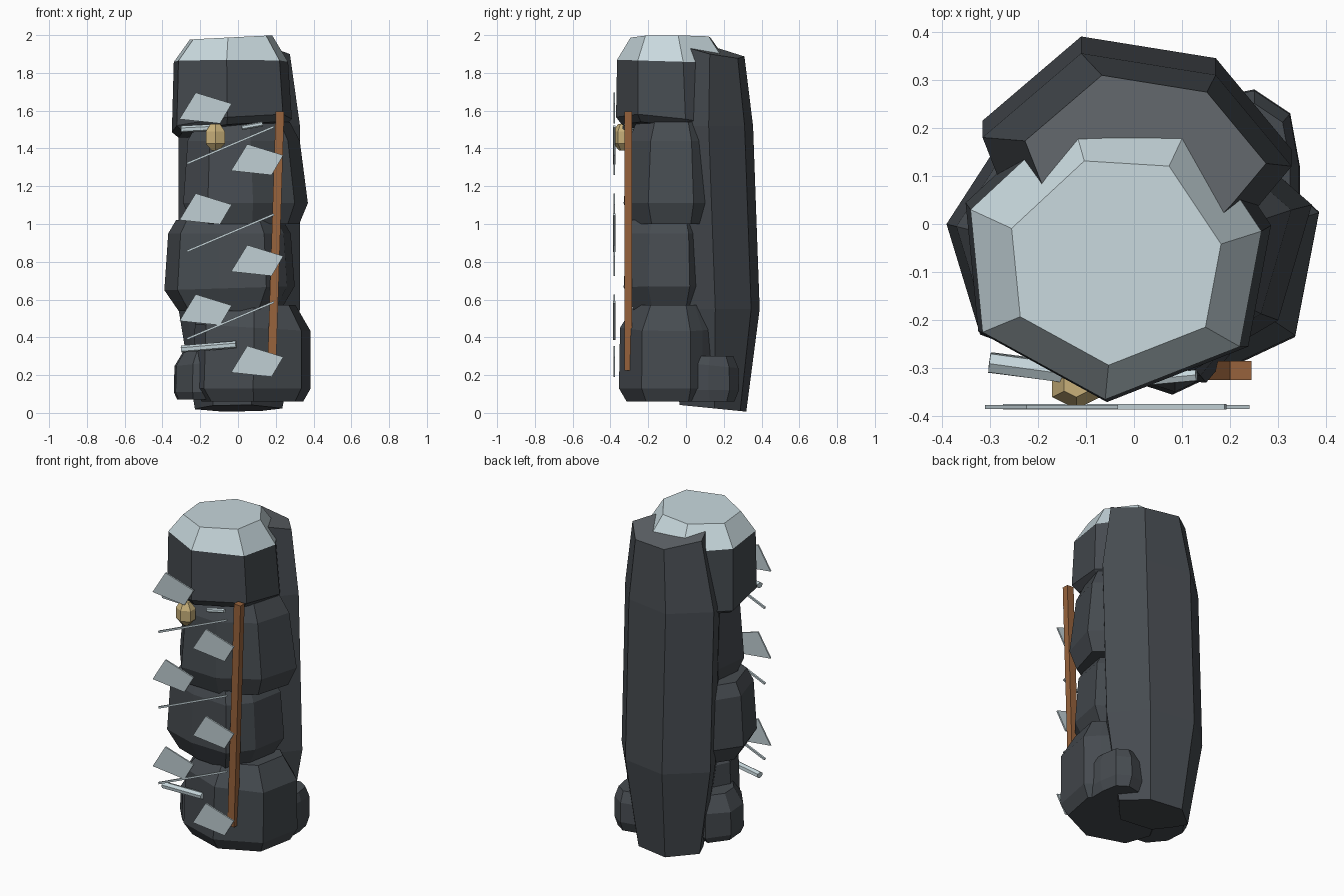
import bpy, bmesh, math
from mathutils import Matrix, Vector

old = bpy.data.objects.get("Cube")
if old:
    bpy.data.objects.remove(old, do_unlink=True)


def material(name, rgb):
    """Flat colour from sRGB bytes, stored as linear values."""
    lin = [((c / 255 + 0.055) / 1.055) ** 2.4 for c in rgb]
    m = bpy.data.materials.new(name)
    m.use_nodes = True
    m.diffuse_color = (*lin, 1)
    b = m.node_tree.nodes["Principled BSDF"]
    b.inputs["Base Color"].default_value = (*lin, 1)
    b.inputs["Roughness"].default_value = 0.9
    return m


ROCK = material("dark_rock", (70, 75, 80))
ROCK_TOP = material("weathered_rock", (94, 99, 103))
SNOW = material("snow", (200, 216, 221))
ICE = material("pale_ice", (192, 207, 212))
WOOD = material("wood", (152, 99, 60))
SAND = material("sandstone", (200, 176, 122))


def finish(name, bm, mats):
    bmesh.ops.recalc_face_normals(bm, faces=bm.faces)
    me = bpy.data.meshes.new(name)
    bm.to_mesh(me)
    bm.free()
    for m in mats:
        me.materials.append(m)
    ob = bpy.data.objects.new(name, me)
    bpy.context.collection.objects.link(ob)
    return ob


def rock(name, outline, levels, mats=(ROCK,), cap_z=None):
    """Loft an outline through levels of (z, scale, dx, dy, slope_x, slope_y)."""
    bm = bmesh.new()
    n = len(outline)
    cx = sum(p[0] for p in outline) / n
    cy = sum(p[1] for p in outline) / n
    rings = []
    for z, s, dx, dy, sx, sy in levels:
        ring = []
        for px, py in outline:
            x, y = cx + (px - cx) * s + dx, cy + (py - cy) * s + dy
            ring.append(bm.verts.new((x, y, z + sx * (x - cx) + sy * (y - cy))))
        rings.append(ring)
    for a, b in zip(rings, rings[1:]):
        for i in range(n):
            j = (i + 1) % n
            bm.faces.new((a[i], a[j], b[j], b[i]))
    bm.faces.new(rings[0])
    bm.faces.new(rings[-1])
    # upper faces take the second colour
    if cap_z is not None:
        for f in bm.faces:
            if f.calc_center_median().z > cap_z:
                f.material_index = 1
    return finish(name, bm, mats)


def bar(name, a, b, radius, sides, mat, depth=1.0):
    """Straight prism between two points, flat side to the front, scaled in y by depth."""
    a, b = Vector(a), Vector(b)
    mid = (a + b) / 2
    bm = bmesh.new()
    bmesh.ops.create_cone(bm, cap_ends=True, segments=sides, radius1=radius,
                          radius2=radius, depth=(b - a).length)
    bmesh.ops.rotate(bm, verts=bm.verts, matrix=Matrix.Rotation(math.pi / sides, 3, "Z"))
    bmesh.ops.scale(bm, verts=bm.verts, vec=(1, depth, 1))
    bmesh.ops.rotate(bm, verts=bm.verts,
                     matrix=Vector((0, 0, 1)).rotation_difference(b - a).to_matrix())
    bmesh.ops.translate(bm, verts=bm.verts, vec=mid)
    return finish(name, bm, [mat])


# Tall slab of rock behind the stack
rock("back_slab",
     [(-0.11, 0.39), (0.17, 0.345), (0.328, 0.155), (0.24, 0.05),
      (0.1, -0.1), (-0.18, -0.06), (-0.27, 0.1), (-0.315, 0.215)],
     [(0.025, 0.72, 0, 0, 0, -0.1), (0.55, 1, 0, 0, 0, 0),
      (1.52, 1.0, 0, -0.035, 0, 0), (1.92, 0.78, 0.02, -0.025, -0.08, -0.22)],
     (ROCK, ROCK_TOP), 1.88)

# Stacked boulders, bottom to top
rock("bottom_boulder",
     [(0.385, 0.025), (0.335, -0.235), (0.08, -0.355), (-0.18, -0.27),
      (-0.24, -0.1), (-0.1, 0.15), (0.2, 0.18), (0.315, 0.09)],
     [(0.06, 0.86, 0, 0, 0, 0), (0.13, 1, 0, 0, 0, 0),
      (0.45, 0.98, 0.005, 0, -0.06, 0), (0.57, 0.72, 0, 0, 0, 0)])
rock("lower_middle_boulder",
     [(-0.39, 0.0), (-0.32, -0.23), (-0.1, -0.31), (0.15, -0.33),
      (0.26, -0.2), (0.3, 0.02), (0.0, 0.2), (-0.28, 0.17)],
     [(0.54, 0.78, 0, 0, 0, 0), (0.66, 1, 0, 0, 0.03, 0),
      (0.95, 0.94, 0, 0, 0, 0), (1.02, 0.82, 0, 0, 0, 0)])
rock("upper_middle_boulder",
     [(0.37, 0.04), (0.3, -0.2), (0.08, -0.33), (-0.16, -0.32),
      (-0.29, -0.15), (-0.26, 0.1), (0.0, 0.2), (0.29, 0.11)],
     [(1.0, 0.86, 0, 0, 0, 0), (1.11, 1, 0, 0, 0, 0),
      (1.44, 0.9, -0.01, 0, 0, 0), (1.54, 0.74, -0.01, 0, 0, 0)])
rock("snow_capped_boulder",
     [(-0.34, 0.03), (-0.13, 0.225), (0.115, 0.21), (0.265, -0.015),
      (0.22, -0.255), (-0.06, -0.365), (-0.315, -0.225)],
     [(1.495, 0.92, 0, 0, 0.1, -0.12), (1.53, 1.05, 0.005, 0.01, 0.1, -0.12),
      (1.86, 1, 0, 0, 0, -0.03), (1.988, 0.72, 0, -0.015, 0.05, 0)],
     (ROCK, SNOW), 1.87)

# Small rocks at the foot
rock("left_foot_rock",
     [(0.345, 0.12), (0.325, 0.23), (0.25, 0.28), (0.1, 0.25), (0.15, 0.0), (0.345, 0.0)],
     [(0.06, 0.82, 0, 0, 0, 0), (0.12, 1, 0, 0, 0, 0),
      (0.25, 0.98, 0, 0, 0, -0.1), (0.3, 0.78, 0, 0, 0, 0)])
rock("right_foot_rock",
     [(-0.34, 0.05), (-0.33, -0.09), (-0.24, -0.2), (-0.08, -0.22),
      (-0.06, 0.08), (-0.25, 0.17)],
     [(0.07, 0.85, 0, 0, 0, 0), (0.11, 1, 0, 0, 0, 0),
      (0.26, 0.97, 0, 0, 0.1, 0), (0.34, 0.68, 0.02, 0, 0, 0)])

# Square wooden post leaning on the front
bar("wooden_post", (0.178, -0.305, 0.225), (0.222, -0.305, 1.595), 0.032, 4, WOOD, 0.88)

# Sandstone nugget
nugget = [(math.sin(i * math.pi / 3) * 0.058 - 0.12,
           -math.cos(i * math.pi / 3) * 0.05 - 0.335) for i in range(6)]
rock("sandstone_nugget", nugget,
     [(1.39, 0.4, 0, 0, 0, 0), (1.425, 1, 0, 0, 0, 0),
      (1.49, 1, 0, 0, 0, 0), (1.53, 0.5, 0, 0, 0, 0)], (SAND,))

# Slanted ice plates, alternating sides up the front
plate = [(-0.224, 1.696), (-0.033, 1.637), (-0.095, 1.532), (-0.31, 1.555)]
for row in range(3):
    for side, shift in (("right", 0.0), ("left", 0.273)):
        bm = bmesh.new()
        base = bm.faces.new([bm.verts.new((x + shift, -0.385, z - 0.534 * row - shift))
                             for x, z in plate])
        ext = bmesh.ops.extrude_face_region(bm, geom=[base])
        bmesh.ops.translate(bm, vec=(0, 0.009, 0), verts=[
            v for v in ext["geom"] if isinstance(v, bmesh.types.BMVert)])
        finish(f"ice_plate_{side}_{row + 1}", bm, [ICE])

# Thin rising rods between the plates
for row in range(3):
    z = 1.32 - 0.464 * row
    bar(f"thin_rod_{row + 1}", (-0.27, -0.38, z), (0.19, -0.38, z + 0.195), 0.008, 4, ICE)

# Snow ledges
bar("lower_snow_ledge", (-0.3, -0.288, 0.338), (-0.01, -0.325, 0.362), 0.019, 6, SNOW, 1.25)
bar("upper_snow_ledge", (-0.3, -0.288, 1.502), (-0.14, -0.31, 1.51), 0.018, 6, SNOW, 1.25)
bar("small_snow_ledge", (0.02, -0.325, 1.51), (0.13, -0.315, 1.53), 0.013, 6, SNOW)
